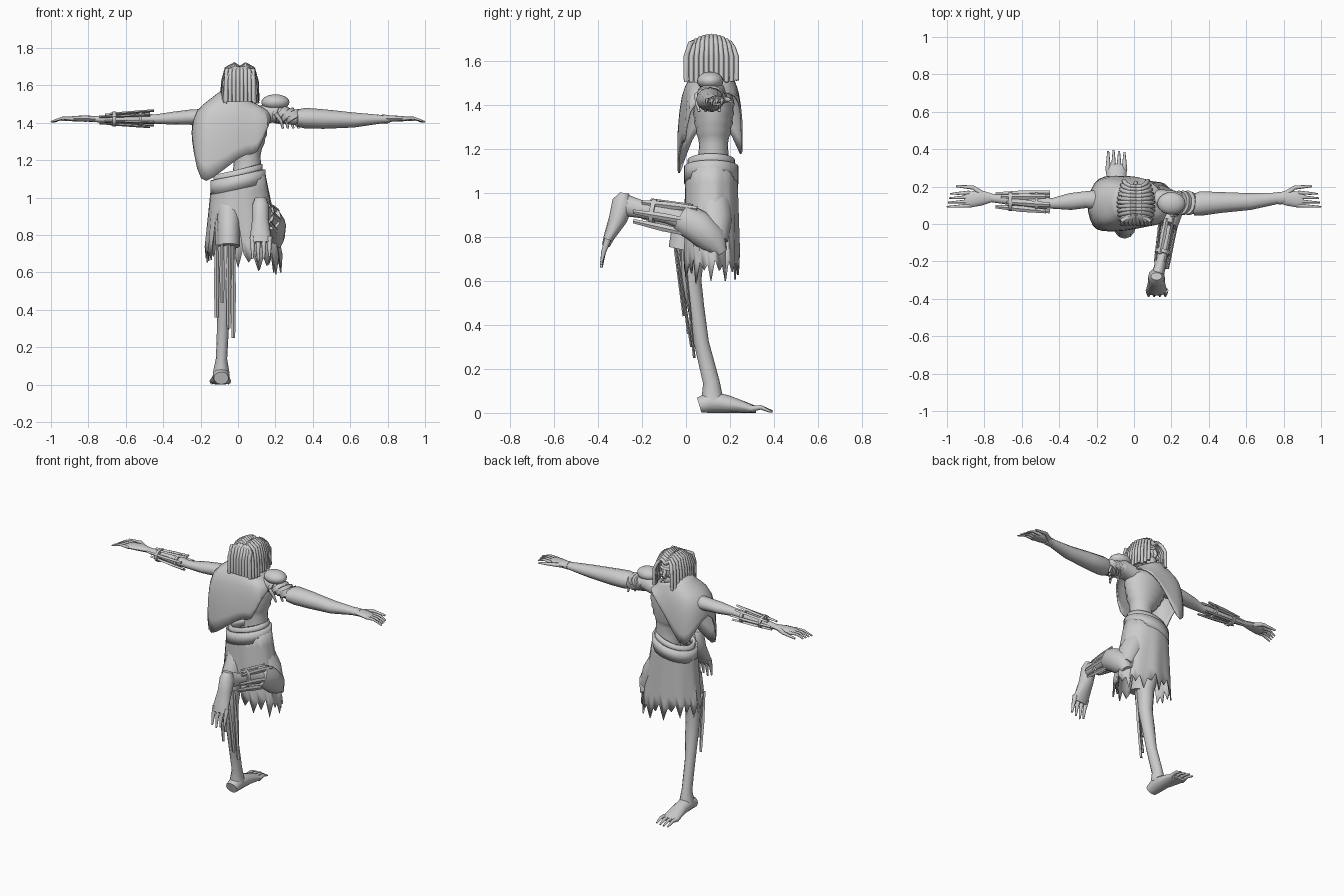
import bpy, math, random
from mathutils import Vector

random.seed(4)
if "Cube" in bpy.data.objects:
    bpy.data.objects.remove(bpy.data.objects["Cube"], do_unlink=True)

grey = bpy.data.materials.new("plain_grey")
grey.use_nodes = True
shade = (0.6, 0.6, 0.6, 1)
grey.diffuse_color = shade
grey.node_tree.nodes["Principled BSDF"].inputs["Base Color"].default_value = shade

X, Y, Z = Vector((1, 0, 0)), Vector((0, 1, 0)), Vector((0, 0, 1))


def finish(obj, angle=50):
    obj.data.materials.clear()
    obj.data.materials.append(grey)
    bpy.ops.object.select_all(action='DESELECT')
    obj.select_set(True)
    bpy.context.view_layer.objects.active = obj
    bpy.ops.object.shade_smooth_by_angle(angle=math.radians(angle))
    return obj


def make(name, verts, faces):
    mesh = bpy.data.meshes.new(name)
    mesh.from_pydata([tuple(v) for v in verts], [], faces)
    mesh.update()
    obj = bpy.data.objects.new(name, mesh)
    bpy.context.collection.objects.link(obj)
    return finish(obj)


def tube(name, sections, across=X, sides=12):
    """Loft of ellipses; each section is x, y, z, half width along 'across', half depth."""
    centres = [Vector(s[:3]) for s in sections]
    last = len(sections) - 1
    verts, faces = [], []
    for i, s in enumerate(sections):
        along = (centres[min(i + 1, last)] - centres[max(i - 1, 0)]).normalized()
        u = (across - along * across.dot(along)).normalized()
        v = along.cross(u)
        for k in range(sides):
            a = math.tau * k / sides
            p = centres[i] + u * math.cos(a) * s[3] + v * math.sin(a) * s[4]
            p.z = max(p.z, 0)
            verts.append(p)
    for i in range(last):
        for k in range(sides):
            a, b = i * sides + k, i * sides + (k + 1) % sides
            faces.append((a, b, b + sides, a + sides))
    faces.append(tuple(reversed(range(sides))))
    faces.append(tuple(range(last * sides, (last + 1) * sides)))
    return make(name, verts, faces)


def strand(name, points, radius, tip=0.5, across=X, sides=8):
    """Round tapered strand through a few points."""
    n = len(points) - 1
    rs = [radius * (1 + (tip - 1) * i / n) for i in range(n + 1)]
    return tube(name, [(*p, r, r) for p, r in zip(points, rs)], across, sides)


def sheet(name, rows, thick=0.008, smooth=True):
    """Closed band of cloth made from rings of points."""
    n = len(rows[0])
    verts = [p for row in rows for p in row]
    faces = [(i * n + k, i * n + (k + 1) % n, (i + 1) * n + (k + 1) % n, (i + 1) * n + k)
             for i in range(len(rows) - 1) for k in range(n)]
    obj = make(name, verts, faces)
    if smooth:
        obj.modifiers.new("soft", 'SUBSURF').levels = 1
    obj.modifiers.new("cloth", 'SOLIDIFY').thickness = thick
    return obj


def ball(name, centre, size):
    bpy.ops.mesh.primitive_uv_sphere_add(segments=20, ring_count=12, location=centre)
    obj = bpy.context.object
    obj.name, obj.scale = name, size
    return finish(obj)


def plank(name, start, end, width, thick, across=X):
    mid = (Vector(start) + Vector(end)) / 2
    return tube(name, [(*start, width * .6, thick), (*mid, width, thick), (*end, width * .7, thick)], across, 4)


# Torso, with rib ridges lofted in, and the neck
body = [(.04, .12, 1.04, .08, .07), (.05, .125, 1.16, .075, .07), (.05, .125, 1.22, .07, .065)]
for i in range(9):
    bump = .006 * (i % 2)
    swell = math.sin(i / 8 * 1.8)
    body.append((.045 - .004 * i, .125, 1.25 + .022 * i, .085 + .055 * swell + bump, .07 + .02 * swell + bump))
body += [(.01, .12, 1.48, .11, .07), (.01, .12, 1.51, .05, .05), (.01, .125, 1.57, .04, .045)]
tube("torso", body, sides=20)

# Head and face
ball("skull", (.01, .12, 1.61), (.07, .09, .085))
ball("jaw", (.01, .155, 1.55), (.042, .05, .045))
ball("brow", (.01, .19, 1.625), (.05, .022, .013))
strand("nose", [(.01, .2, 1.62), (.01, .22, 1.585), (.01, .205, 1.57)], .012, 1)
for s in (-1, 1):
    ball("cheek", (.01 + s * .033, .18, 1.585), (.02, .025, .018))

# Hair ropes falling to each side of a parting, then down the nape
for s in (-1, 1):
    for i in range(11):
        t = i / 10
        y, low = .03 + .17 * t, .002 + .228 * t
        drop = .03 * abs(2 * t - 1) ** 2
        reach = .055 + .04 * math.sin(math.pi * min(1, .2 + t * .7))
        end = 1.5 + random.uniform(0, .02)
        path = [(.01, y, 1.69 - drop), (.01 + s * .03, y, 1.712 - drop), (.01 + s * reach * .75, (y + low) / 2, 1.69 - drop),
                (.01 + s * reach * .95, low, 1.62), (.01 + s * reach, low, end)]
        strand("hair_rope", path, .013, .8, Y)
    for i in range(4):
        x = .01 + s * (.01 + i * .021)
        strand("nape_rope", [(.01 + s * .008, .05, 1.69), (x, .02, 1.68), (x, 0, 1.62), (x, -.002, 1.515)], .013, .8)

# Ragged shawl: hem points run once around the body
hem = [(-.25, .12, 1.4), (-.23, .02, 1.24), (-.2, -.03, 1.07), (-.14, -.03, 1.1), (-.05, -.03, 1.17),
       (.05, -.01, 1.25), (.1, 0, 1.21), (.16, .01, 1.39), (.18, .1, 1.45), (.12, .2, 1.46),
       (.05, .24, 1.42), (-.03, .25, 1.33), (-.1, .25, 1.22), (-.16, .25, 1.15), (-.21, .22, 1.25)]
collar, slope, edge, hang = [], [], [], []
for x, y, z in hem:
    a = math.atan2(y - .12, x + .02)
    collar.append((.0 + .085 * math.cos(a), .12 + .085 * math.sin(a), 1.535 - .035 * math.cos(a)))
    edge.append((x * .93, .115 + (y - .115) * .88, max(1.46, z)))
    slope.append(tuple((c + e) / 2 for c, e in zip(collar[-1], edge[-1])))
    hang.append((x * .99, y + .008 * math.sin(x * 60), (z + max(1.44, z)) / 2))
sheet("shawl", [collar, slope, edge, hang, hem])

# Ragged skirt with a torn opening at the leg
top, rows = 1.12, [[] for _ in range(6)]
for k in range(44):
    a = math.tau * k / 44
    c, s = math.cos(a), math.sin(a)
    bottom = .67 - .03 * c + (-.05, .04, -.01, .05)[k % 4] + random.uniform(-.02, .02)
    if s < -.3 and -.13 < .035 + .2 * c < .03:
        bottom = .86 + .03 * (k % 2)
    for i, row in enumerate(rows):
        t = i / 5
        fold = 1 + .04 * t * math.sin(a * 9)
        row.append((.03 * t + (.135 + .06 * t) * c * fold, .115 + (.11 + .008 * t) * s * fold,
                    top + .2 * c * .135 * (1 - t) + (bottom - top) * t))
sheet("skirt", rows, smooth=False)

# Tilted belt and the waistband above it
for name, grow, low, high in (("belt", .016, 1.045, 1.12), ("waistband", 0, 1.1, 1.15)):
    rings = []
    for z in (low, high):
        ring = [(math.cos(math.tau * k / 28), math.sin(math.tau * k / 28)) for k in range(28)]
        rings.append([((.132 + grow) * c, .115 + (.108 + grow) * s, z + .03 * c) for c, s in ring])
    sheet(name, rings, .018, False)

# Arms: bare and splinted on one side, sleeved on the other
tube("right_arm", [(-.1, .13, 1.43, .06, .05), (-.26, .13, 1.43, .045, .04), (-.34, .12, 1.425, .045, .035),
                   (-.44, .11, 1.42, .028, .025), (-.55, .12, 1.42, .035, .03), (-.77, .14, 1.42, .022, .016)], Y)
tube("left_upper_arm", [(.08, .13, 1.43, .06, .05), (.2, .12, 1.46, .06, .055), (.28, .11, 1.43, .045, .04),
                        (.4, .11, 1.42, .04, .035)], Y)
tube("left_sleeve", [(.31, .1, 1.425, .055, .045), (.36, .11, 1.425, .065, .055), (.46, .115, 1.42, .056, .052),
                     (.62, .12, 1.415, .045, .04), (.79, .14, 1.42, .028, .02)], Y)
tube("sleeve_cuff", [(.77, .137, 1.42, .033, .024), (.81, .14, 1.42, .032, .022)], Y)
for i in range(7):
    a = math.tau * i / 7
    y, z = math.cos(a), math.sin(a)
    plank("arm_splint", (-.74 + .03 * (i % 3), .125 + .035 * y, 1.42 + .028 * z),
          (-.45 - .02 * (i % 2), .115 + .052 * y, 1.422 + .045 * z), .016, .007, Y)
for x in (-.67, -.53):
    tube("splint_tie", [(x, .12, 1.42, .05, .04), (x + .018, .12, 1.42, .051, .041)], Y)

# Shoulder wrap
ball("shoulder_knot", (.2, .11, 1.51), (.075, .06, .042))
for i in range(4):
    x = .2 + .028 * i
    tube("shoulder_wrap", [(x, .115, 1.45, .066, .05), (x + .02, .11, 1.445 - .01 * i, .062, .052)], Y)
    strand("wrap_end", [(x, .05 + .035 * i, 1.45), (x + .03, .05 + .035 * i, 1.41), (x + .04, .06 + .03 * i, 1.37)], .012, .5, Y)

# Hands
for s in (-1, 1):
    tube("palm", [(s * .75, .14, 1.42, .02, .015), (s * .82, .14, 1.423, .042, .017),
                  (s * .88, .13, 1.422, .042, .014), (s * .905, .125, 1.42, .035, .01)], Y)
    for i in range(4):
        y = .095 + .023 * i
        strand("finger", [(s * .88, y + .004, 1.422), (s * .94, y, 1.425), (s * (1 - .006 * i), y - .003, 1.405)], .011, .4, Y)
    strand("thumb", [(s * .81, .16, 1.42), (s * .86, .195, 1.425), (s * .95, .203, 1.415)], .016, .4, Y)

# Standing leg, its torn trouser leg and foot
tube("standing_leg", [(-.06, .1, .95, .07, .07), (-.065, .03, .74, .055, .055), (-.07, .025, .6, .045, .045),
                      (-.075, .045, .48, .042, .038), (-.08, .07, .32, .032, .034), (-.088, .115, .14, .03, .038),
                      (-.09, .12, .06, .045, .05)])
tube("standing_trouser", [(-.05, .1, .97, .07, .08), (-.05, .01, .83, .06, .08), (-.05, -.01, .74, .06, .07)])
tube("standing_foot", [(-.09, .06, .035, .04, .035), (-.09, .11, .05, .045, .05), (-.09, .19, .04, .045, .04),
                       (-.095, .29, .02, .057, .022), (-.095, .32, .015, .052, .015)])
for i in range(4):
    x = -.138 + .029 * i
    strand("toe", [(x, .29, .018), (x, .34, .025), (x, .395 - .006 * abs(i - 1), .006)], .015, .35)
for x, y, end in ((-.115, -.03, .36), (-.085, -.05, .44), (-.05, -.045, .3), (-.025, -.01, .25)):
    plank("leg_strip", (x, y, .75), (x, .1 - end * .25, end), .014, .006)

# Raised leg: bent knee, splinted shin and hanging foot
tube("raised_thigh", [(.08, .12, 1, .07, .08), (.14, .13, .88, .075, .08), (.18, .13, .78, .06, .06)])
tube("knee_cloth", [(.18, .16, .73, .045, .03), (.19, .12, .79, .06, .07), (.195, .05, .85, .062, .075),
                    (.18, -.02, .89, .05, .07)])
tube("raised_shin", [(.19, .06, .85, .04, .045), (.17, -.08, .9, .035, .04), (.145, -.2, .925, .028, .04),
                     (.125, -.28, .945, .035, .05)])
tube("raised_foot", [(.12, -.28, 1, .03, .02), (.12, -.285, .96, .045, .05), (.12, -.31, .88, .045, .042),
                     (.12, -.35, .8, .055, .025), (.122, -.365, .76, .055, .018)])
for i in range(4):
    x = .078 + .03 * i
    strand("raised_toe", [(x, -.355, .79), (x, -.375, .73), (x, -.385, .66 + .012 * abs(i - 1))], .016, .35)
for i in range(7):
    a = math.tau * i / 7
    c, s = math.cos(a), math.sin(a)
    plank("shin_splint", (.145 + .035 * c, -.24 + .04 * (i % 3), .915 + .055 * s),
          (.185 + .05 * c, .03 + .02 * (i % 2), .87 + .075 * s), .016, .007, Z if abs(c) > .6 else X)
tube("shin_tie", [(.152, -.16, .915, .043, .06), (.156, -.14, .912, .043, .06)])
